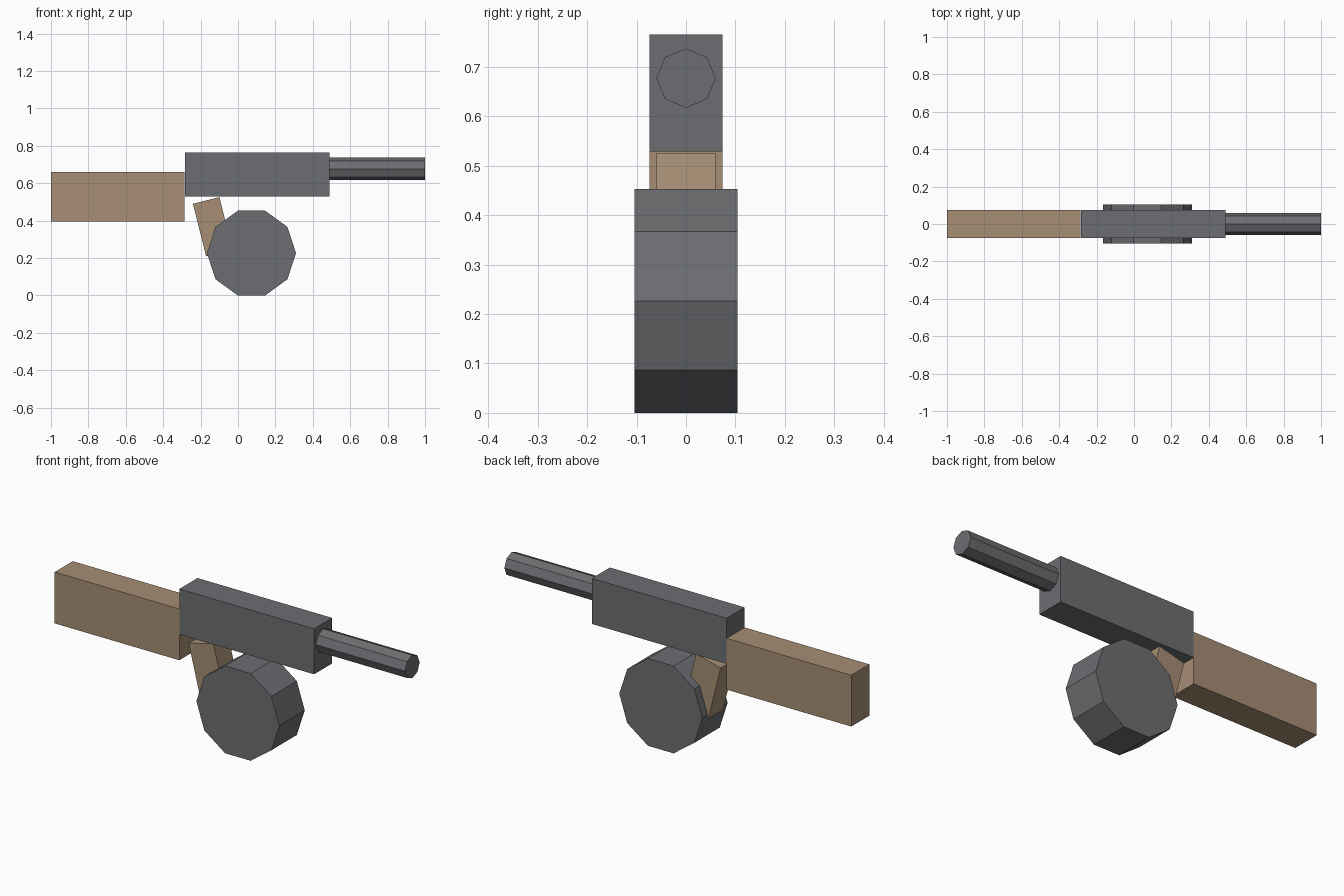
import bpy, math

if "Cube" in bpy.data.objects:
    bpy.data.objects.remove(bpy.data.objects["Cube"])


def material(name, rgb):
    m = bpy.data.materials.new(name)
    m.diffuse_color = (*rgb, 1)
    m.use_nodes = True
    m.node_tree.nodes["Principled BSDF"].inputs["Base Color"].default_value = m.diffuse_color
    return m


GREY = material("dark grey metal", (0.15, 0.155, 0.165))
WOOD = material("tan wood", (0.38, 0.27, 0.175))


def finish(name, mat):
    ob = bpy.context.object
    ob.name = name
    ob.data.materials.append(mat)
    return ob


def box(name, centre, size, mat, tilt=0):
    bpy.ops.mesh.primitive_cube_add(size=1, location=centre, rotation=(0, tilt, 0))
    ob = finish(name, mat)
    ob.scale = size
    return ob


def prism(name, sides, radius, depth, centre, rotation, mat):
    bpy.ops.mesh.primitive_cylinder_add(vertices=sides, radius=radius, depth=depth,
                                        location=centre, rotation=rotation)
    return finish(name, mat)


# Main body and rear stock
box("receiver", (0.102, 0, 0.647), (0.773, 0.148, 0.236), GREY)
box("stock", (-0.6425, 0, 0.528), (0.715, 0.148, 0.266), WOOD)

# Octagonal barrel along x
prism("barrel", 8, 0.06, 0.512, (0.744, 0, 0.677), (0, math.pi / 2, 0), GREY)

# Ten-sided drum across y, flat side down
drum = prism("drum", 10, 0.238, 0.208, (0.072, 0, 0.2265), (math.pi / 2, 0, 0), GREY)
drum.rotation_euler = (math.pi / 2, math.pi / 10, 0)

# Tilted grip, running from under the receiver into the drum
tilt = math.radians(-14)
length = 0.29
box("grip", (-0.170 - math.sin(tilt) * length / 2, 0, 0.508 - math.cos(tilt) * length / 2),
    (0.146, 0.12, length), WOOD, tilt)
